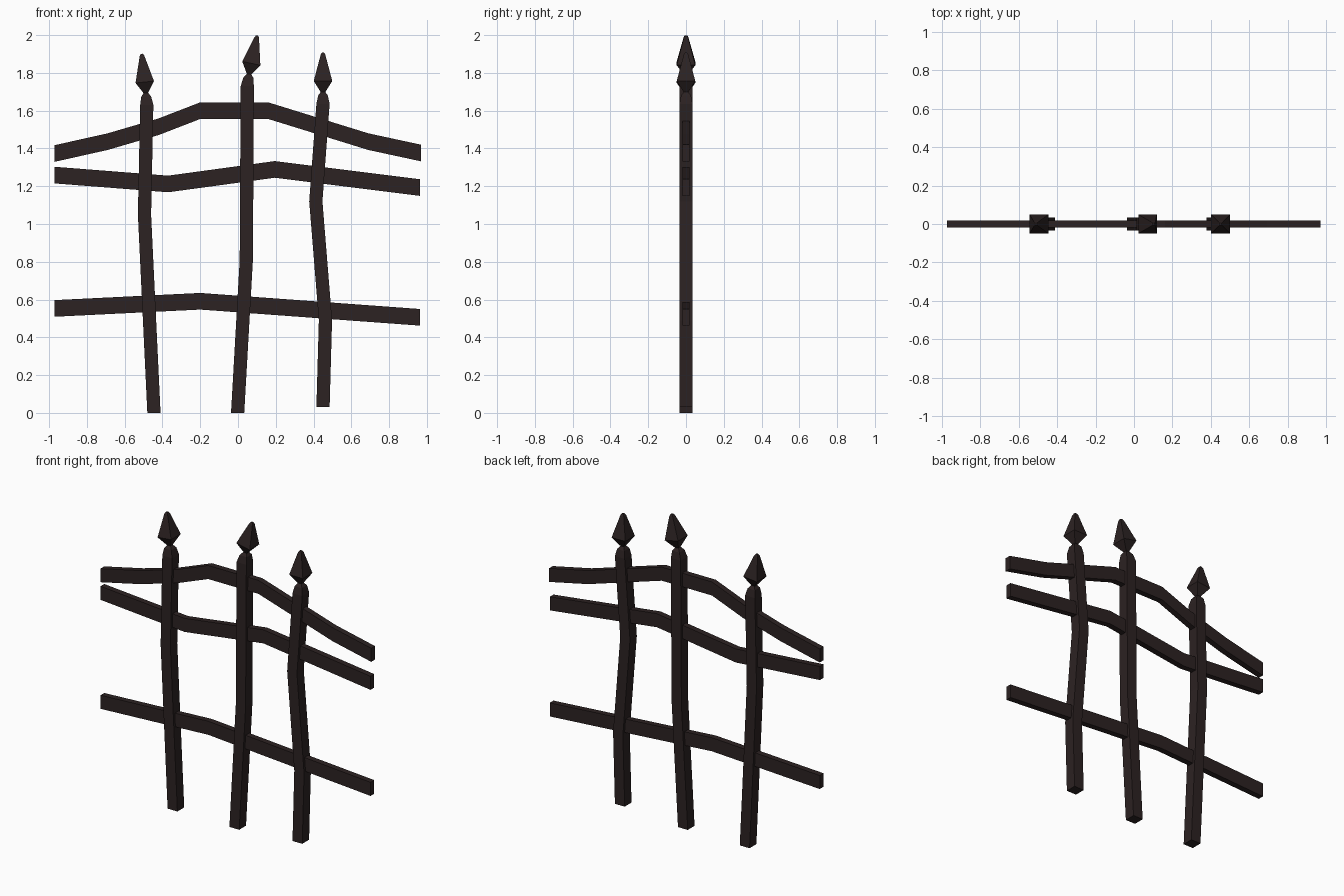
import bpy, bmesh, math
from mathutils import Vector, Matrix

if "Cube" in bpy.data.objects:
    bpy.data.objects.remove(bpy.data.objects["Cube"])

iron = bpy.data.materials.new("dark iron")
iron.diffuse_color = (0.025, 0.016, 0.016, 1)
iron.use_nodes = True
iron.node_tree.nodes["Principled BSDF"].inputs["Base Color"].default_value = iron.diffuse_color


def loft(name, rings):
    """Skin a list of four-cornered rings into a closed flat-shaded solid."""
    bm = bmesh.new()
    loops = [[bm.verts.new(p) for p in ring] for ring in rings]
    for a, b in zip(loops, loops[1:]):
        for i in range(4):
            j = (i + 1) % 4
            bm.faces.new((a[i], a[j], b[j], b[i]))
    bm.faces.new(loops[0][::-1])
    bm.faces.new(loops[-1])
    bmesh.ops.recalc_face_normals(bm, faces=bm.faces)
    mesh = bpy.data.meshes.new(name)
    bm.to_mesh(mesh)
    bm.free()
    mesh.materials.append(iron)
    obj = bpy.data.objects.new(name, mesh)
    bpy.context.collection.objects.link(obj)
    return obj


def flat_ring(x, z, hw):
    """Horizontal square ring."""
    return [Vector((x + sx * hw, sy * hw, z))
            for sx, sy in ((-1, -1), (1, -1), (1, 1), (-1, 1))]


def rail(name, path, hz=0.044, hy=0.019):
    loft(name, [[Vector((x, sy * hy, z + sz * hz))
                 for sy, sz in ((-1, -1), (1, -1), (1, 1), (-1, 1))]
                for x, z in path])


def post(name, path, lean):
    # crooked shaft with a tapered crown
    hw = 0.035
    x, z = path[-1]
    a = math.radians(lean)
    rings = [flat_ring(px, pz, hw) for px, pz in path]
    for dz, w in ((0.045, 0.026), (0.066, 0.010)):
        rings.append(flat_ring(x + math.tan(a) * dz * 0.6, z + dz, w))
    loft(name + "_shaft", rings)
    # leaning spear head
    base = Vector((x + math.tan(a) * 0.04, 0, z + 0.06))
    turn = Matrix.Rotation(a, 3, 'Y')
    profile = ((0, 0.010), (0.062, 0.049), (0.202, 0.012), (0.212, 0.006))
    loft(name + "_spear_head",
         [[base + turn @ p for p in flat_ring(0, h, w)] for h, w in profile])


# three crooked posts
post("left_post", [(-0.445, 0), (-0.495, 1.05), (-0.483, 1.63)], -6)
post("middle_post", [(-0.002, 0), (0.044, 0.81), (0.049, 1.73)], 12)
post("right_post", [(0.45, 0.03), (0.463, 0.49), (0.412, 1.12), (0.45, 1.635)], 0)

# three bent rails
rail("top_rail", [(-0.972, 1.373), (-0.69, 1.436), (-0.42, 1.515), (-0.20, 1.6),
                  (0.16, 1.6), (0.69, 1.436), (0.968, 1.376)])
rail("middle_rail", [(-0.972, 1.259), (-0.37, 1.212), (0.195, 1.289), (0.963, 1.193)])
rail("lower_rail", [(-0.972, 0.553), (-0.20, 0.591), (0.963, 0.506)])
